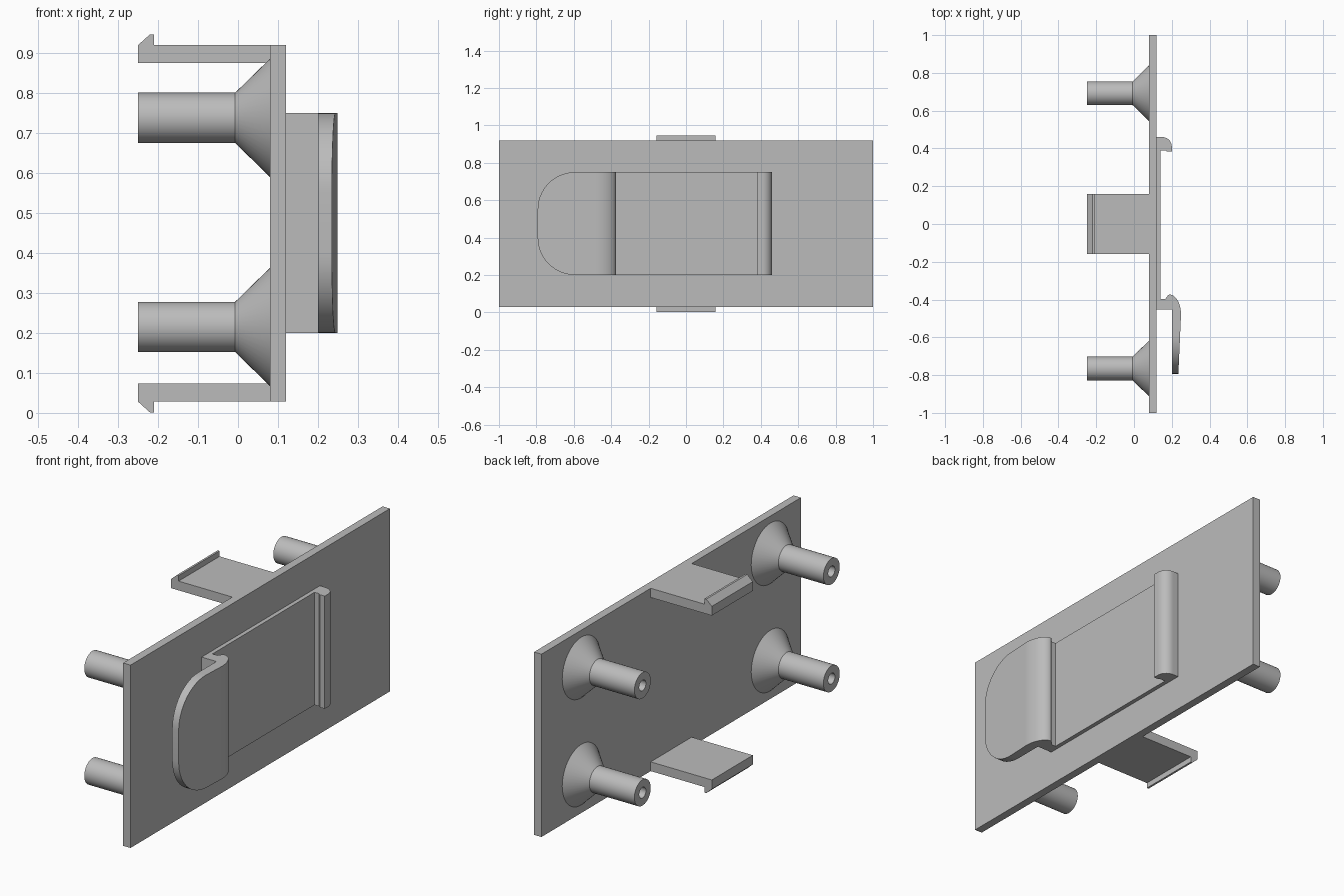
import bpy, bmesh
from math import sin, cos, pi, radians
from mathutils import Vector, Matrix

cube = bpy.data.objects.get("Cube")
if cube:
    bpy.data.objects.remove(cube, do_unlink=True)

# One grey plastic for the whole cover
COLOR = (0.5, 0.5, 0.5, 1)
plastic = bpy.data.materials.new("grey_plastic")
plastic.use_nodes = True
plastic.diffuse_color = COLOR
plastic.node_tree.nodes["Principled BSDF"].inputs["Base Color"].default_value = COLOR


def finish(name, bm):
    bmesh.ops.remove_doubles(bm, verts=bm.verts, dist=1e-5)
    bmesh.ops.recalc_face_normals(bm, faces=bm.faces)
    mesh = bpy.data.meshes.new(name)
    bm.to_mesh(mesh)
    bm.free()
    mesh.materials.append(plastic)
    obj = bpy.data.objects.new(name, mesh)
    bpy.context.collection.objects.link(obj)
    bpy.ops.object.select_all(action="DESELECT")
    obj.select_set(True)
    bpy.context.view_layer.objects.active = obj
    bpy.ops.object.shade_smooth_by_angle(angle=radians(30))
    return obj


def loft(name, lower, upper):
    """Closed solid between two matching outlines."""
    bm = bmesh.new()
    a = [bm.verts.new(p) for p in lower]
    b = [bm.verts.new(p) for p in upper]
    bm.faces.new(a)
    bm.faces.new(b)
    for i in range(len(a)):
        j = (i + 1) % len(a)
        bm.faces.new((a[i], a[j], b[j], b[i]))
    return finish(name, bm)


def arc(cx, cy, rx, ry, start, end, steps=14):
    angles = [radians(start + (end - start) * i / steps) for i in range(steps + 1)]
    return [(cx + rx * cos(t), cy + ry * sin(t)) for t in angles]


def along_z(name, profile, lo, hi):
    return loft(name, [(x, y, lo) for x, y in profile], [(x, y, hi) for x, y in profile])


def along_y(name, profile, half):
    return loft(name, [(x, -half, z) for x, z in profile], [(x, half, z) for x, z in profile])


def box_outline(x0, x1, y0, y1):
    return [(x0, y0), (x1, y0), (x1, y1), (x0, y1)]


BOTTOM, TOP = 0.028, 0.92
CLIP_LOW, CLIP_HIGH = 0.2, 0.75

# Main plate and the thin raised pad between the two hooks
along_z("main_plate", box_outline(0.08, 0.12, -1, 1), BOTTOM, TOP)
along_z("raised_pad", box_outline(0.12, 0.14, -0.4, 0.4), CLIP_LOW, CLIP_HIGH)

# Small rounded hook
small_hook = [(0.12, 0.39), (0.165, 0.39), (0.175, 0.383), (0.2, 0.383)]
small_hook += arc(0.15, 0.41, 0.05, 0.05, 0, 90) + [(0.12, 0.46)]
along_z("small_hook", small_hook, CLIP_LOW, CLIP_HIGH)

# Large hook that bends over into the tongue
SEAM = -0.5
large_hook = [(0.12, -0.452), (0.2, -0.452), (0.2, SEAM), (0.248, SEAM)]
large_hook += arc(0.187, -0.48, 0.062, 0.107, 0, 90)
large_hook += [(0.18, -0.377), (0.166, -0.397), (0.12, -0.397)]
along_z("large_hook", large_hook, CLIP_LOW, CLIP_HIGH)

# Tongue: rounded end, tapering slightly towards the tip
R, TIP = 0.2, -0.793
outline = [(SEAM, CLIP_LOW), (SEAM, CLIP_HIGH)]
outline += arc(TIP + R, CLIP_HIGH - R, R, R, 90, 180)
outline += arc(TIP + R, CLIP_LOW + R, R, R, 180, 270)
loft("tongue", [(0.2, y, z) for y, z in outline],
     [(0.248 + (y - SEAM) * 0.045, y, z) for y, z in outline])

# Snap tabs, mirrored top to bottom
tab = [(0.08, 0.875), (0.08, TOP), (-0.21, TOP), (-0.21, 0.947),
       (-0.22, 0.947), (-0.25, TOP), (-0.25, 0.875)]
along_y("top_snap_tab", tab, 0.158)
along_y("bottom_snap_tab", [(x, BOTTOM + TOP - z) for x, z in tab], 0.158)

# Hollow screw posts with flared bases
post = [(0.03, 0), (0.03, 0.026), (-0.25, 0.026), (-0.25, 0.063),
        (-0.007, 0.063), (0.08, 0.148)]


def screw_post(name, y, z):
    bm = bmesh.new()
    verts = [bm.verts.new((x, 0, r)) for x, r in post]
    edges = [bm.edges.new(pair) for pair in zip(verts, verts[1:])]
    bmesh.ops.spin(bm, geom=verts + edges, cent=(0, 0, 0), axis=(1, 0, 0),
                   angle=2 * pi, steps=48, use_merge=False)
    bmesh.ops.transform(bm, matrix=Matrix.Translation(Vector((0, y, z))), verts=bm.verts)
    finish(name, bm)


for side, y in (("back", 0.692), ("front", -0.765)):
    for level, z in (("upper", 0.738), ("lower", 0.215)):
        screw_post(f"{side}_{level}_screw_post", y, z)
